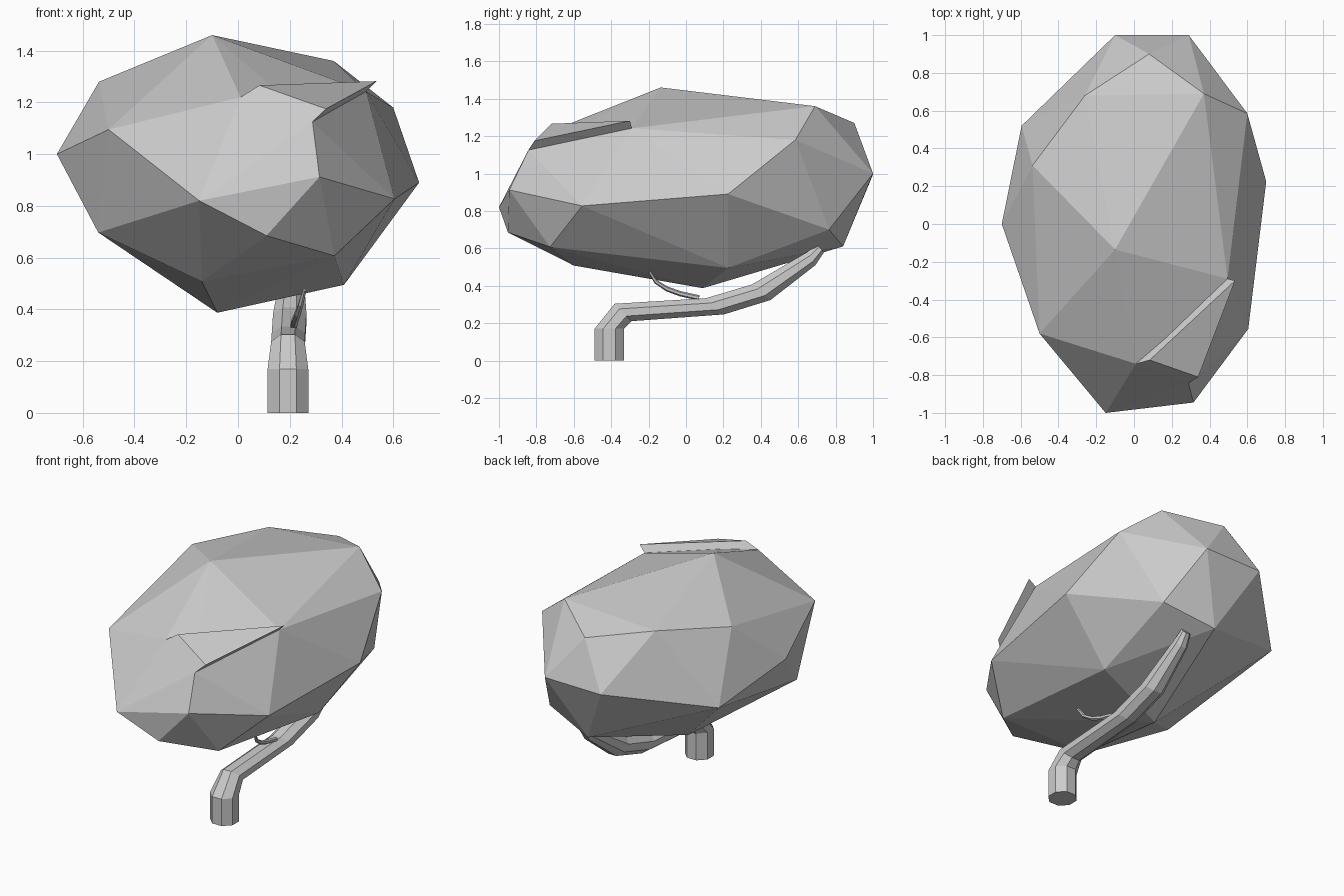
import bpy, bmesh, math
from mathutils import Vector


def finish(name, bm):
    bmesh.ops.recalc_face_normals(bm, faces=bm.faces)
    me = bpy.data.meshes.new(name)
    bm.to_mesh(me)
    bm.free()
    ob = bpy.data.objects.new(name, me)
    bpy.context.collection.objects.link(ob)
    return ob


def tube(name, rings, sides):
    """Loft rings given as (x, y, z, radius, tilt in degrees about x)."""
    bm = bmesh.new()
    loops = []
    for x, y, z, r, tilt in rings:
        t = math.radians(tilt)
        u, v = Vector((1, 0, 0)), Vector((0, math.cos(t), math.sin(t)))
        loop = []
        for i in range(sides):
            a = 2 * math.pi * (i + 0.5) / sides
            loop.append(bm.verts.new(Vector((x, y, z)) + r * (math.cos(a) * u + math.sin(a) * v)))
        loops.append(loop)
    for a, b in zip(loops, loops[1:]):
        for i in range(sides):
            j = (i + 1) % sides
            bm.faces.new((a[i], a[j], b[j], b[i]))
    bm.faces.new(loops[0])
    bm.faces.new(loops[-1])
    return finish(name, bm)


# Corners shared by the canopy and the raised leaf slab
slab_base = [(0.01, -0.74, 1.22), (0.495, -0.29, 1.242), (0.288, -0.843, 1.125)]

# Canopy: faceted boulder-like crown wrapped around its corner points
crown = slab_base + [
    # top
    (-0.10, -0.135, 1.46), (0.37, 0.69, 1.36), (0.08, 0.90, 1.27),
    (-0.26, 0.68, 1.32), (-0.537, 0.31, 1.28), (0.60, 0.585, 1.18),
    # middle
    (-0.70, 0.0, 1.0), (-0.50, -0.58, 1.095), (-0.15, -1.0, 0.82),
    (0.315, -0.945, 0.912), (0.605, -0.555, 0.827), (0.70, 0.225, 0.89),
    (0.29, 1.0, 1.0), (-0.10, 1.0, 0.995), (-0.595, 0.52, 0.86),
    # underside
    (-0.54, -0.34, 0.697), (0.11, -0.952, 0.685), (0.373, -0.727, 0.607),
    (-0.14, -0.60, 0.508), (0.41, 0.225, 0.495), (-0.08, 0.09, 0.387),
    (0.42, 0.765, 0.70), (0.10, 0.84, 0.61),
]
bm = bmesh.new()
for p in crown:
    bm.verts.new(p)
bmesh.ops.convex_hull(bm, input=bm.verts[:])
finish("canopy", bm)

# Raised leaf slab: a shallow triangular wedge lifted off one crown facet
slab_top = [(0.083, -0.72, 1.266), (0.535, -0.30, 1.282), (0.34, -0.81, 1.175)]
bm = bmesh.new()
lo = [bm.verts.new(p) for p in slab_base]
hi = [bm.verts.new(p) for p in slab_top]
bm.faces.new(lo)
bm.faces.new(hi)
for i in range(3):
    j = (i + 1) % 3
    bm.faces.new((lo[i], lo[j], hi[j], hi[i]))
finish("leaf_slab", bm)

# Trunk: eight-sided, rises then bends back under the crown
tube("trunk", [
    (0.193, -0.41, 0.0, 0.085, 0), (0.193, -0.41, 0.17, 0.085, 0),
    (0.193, -0.337, 0.257, 0.070, -46), (0.195, 0.155, 0.29, 0.070, -42),
    (0.20, 0.402, 0.365, 0.070, -40), (0.21, 0.67, 0.545, 0.045, -60),
    (0.215, 0.72, 0.60, 0.03, -50)], 8)

# Twig: thin curved shoot leaving the trunk toward the front
tube("twig", [
    (0.215, 0.07, 0.335, 0.014, 80), (0.22, -0.03, 0.357, 0.014, 75),
    (0.23, -0.10, 0.382, 0.013, 62), (0.243, -0.16, 0.42, 0.011, 45),
    (0.257, -0.195, 0.475, 0.008, 30)], 6)
